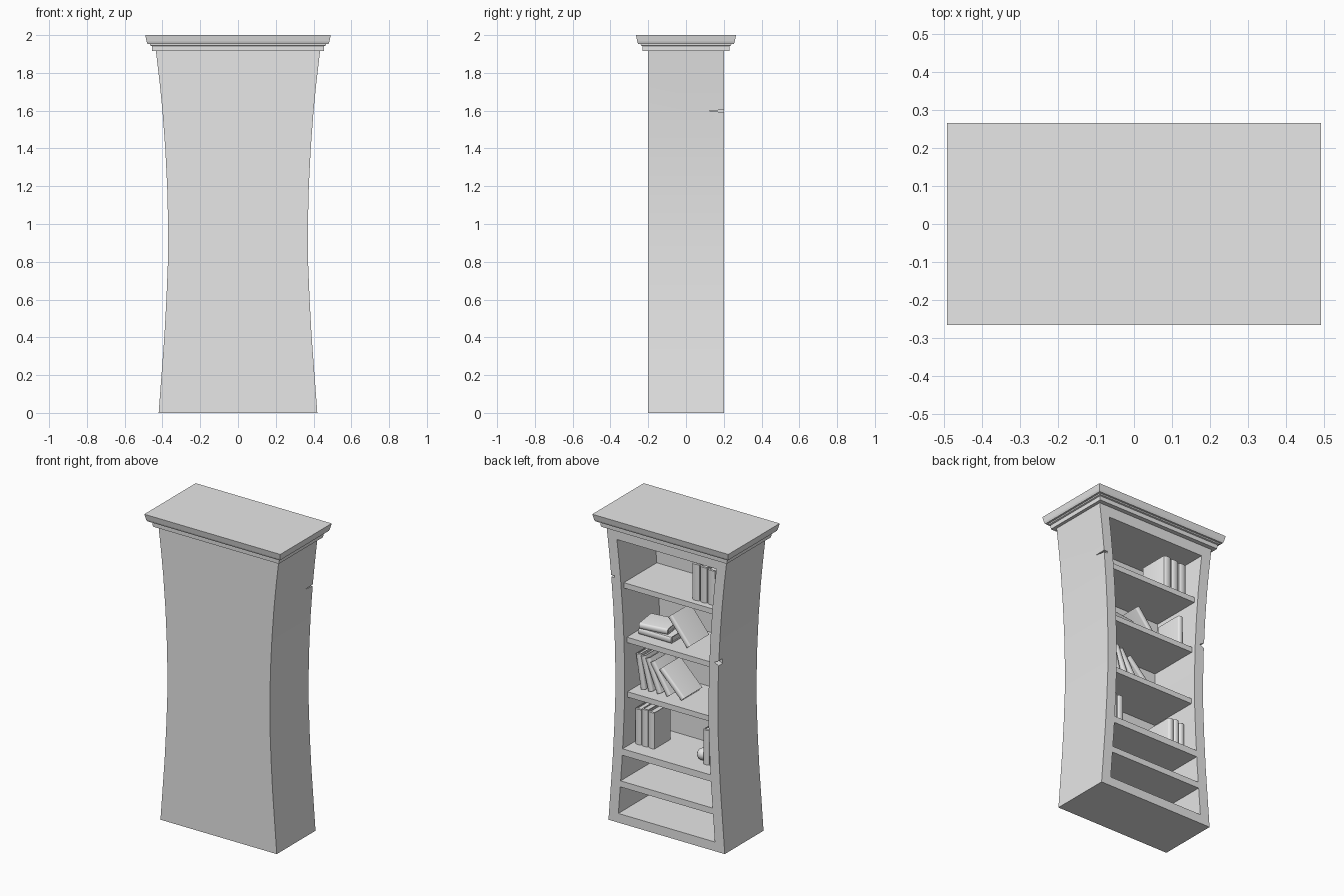
import bpy, bmesh, math
from mathutils import Matrix

cube = bpy.data.objects.get("Cube")
if cube:
    bpy.data.objects.remove(cube, do_unlink=True)

# One plain grey for everything
grey = bpy.data.materials.new("plain_grey")
grey.use_nodes = True
grey.diffuse_color = (0.8, 0.8, 0.8, 1)
grey.node_tree.nodes["Principled BSDF"].inputs["Base Color"].default_value = (0.8, 0.8, 0.8, 1)


def add_prism(bm, outline, axis, lo, hi):
    """Extrude a 2D outline along the named axis."""
    def place(p, t):
        a, b = p
        return {"x": (t, a, b), "y": (a, t, b), "z": (a, b, t)}[axis]
    low = [bm.verts.new(place(p, lo)) for p in outline]
    high = [bm.verts.new(place(p, hi)) for p in outline]
    bm.faces.new(low)
    bm.faces.new(high[::-1])
    n = len(outline)
    for i in range(n):
        j = (i + 1) % n
        bm.faces.new((low[j], low[i], high[i], high[j]))


def finish(bm, name, smooth=True):
    bmesh.ops.recalc_face_normals(bm, faces=bm.faces)
    mesh = bpy.data.meshes.new(name)
    bm.to_mesh(mesh)
    bm.free()
    ob = bpy.data.objects.new(name, mesh)
    bpy.context.collection.objects.link(ob)
    mesh.materials.append(grey)
    if smooth:
        shade(ob)
    return ob


def activate(ob):
    bpy.ops.object.select_all(action="DESELECT")
    ob.select_set(True)
    bpy.context.view_layer.objects.active = ob


def shade(ob):
    activate(ob)
    bpy.ops.object.shade_smooth_by_angle(angle=math.radians(30))


def prism(name, outline, axis, lo, hi, smooth=True):
    bm = bmesh.new()
    add_prism(bm, outline, axis, lo, hi)
    return finish(bm, name, smooth)


def rect(a0, a1, b0, b1):
    return [(a0, b0), (a1, b0), (a1, b1), (a0, b1)]


# Waisted side profile: (height, half width)
PROFILE = [(0, .42), (.2, .405), (.4, .39), (.6, .379), (.8, .371), (1, .37),
           (1.2, .375), (1.4, .385), (1.6, .4), (1.75, .415), (1.92, .435)]
STILE = .067


def half_width(z):
    for (z0, w0), (z1, w1) in zip(PROFILE, PROFILE[1:]):
        if z <= z1:
            return w0 + (w1 - w0) * (z - z0) / (z1 - z0)
    return PROFILE[-1][1]


def waisted(lo, hi, inset):
    zs = [lo] + [z for z, _ in PROFILE if lo < z < hi] + [hi]
    side = [(half_width(z) - inset, z) for z in zs]
    return side + [(-x, z) for x, z in reversed(side)]


def cut(target, cutter):
    mod = target.modifiers.new("cut", "BOOLEAN")
    mod.operation = "DIFFERENCE"
    mod.solver = "EXACT"
    mod.object = cutter
    activate(target)
    bpy.ops.object.modifier_apply(modifier=mod.name)
    bpy.data.objects.remove(cutter, do_unlink=True)


# Carcass with three openings cut from the +y side
carcass = prism("carcass", waisted(0, 1.92, 0), "y", -.2, .2, False)
for lo, hi in ((.06, .237), (.277, .447), (.49, 1.845)):
    cut(carcass, prism("opening_cutter", waisted(lo, hi, STILE), "y", -.17, .25, False))
# Chips in the front edges
cut(carcass, prism("chip_cutter", [(.12, 1.6), (.23, 1.587), (.23, 1.605)], "x", .375, .46, False))
cut(carcass, prism("chip_cutter", [(-.345, 1.232), (-.4, 1.205), (-.4, 1.262)], "y", .16, .25, False))
shade(carcass)

# Cornice: stacked rectangular rings, (inset from the widest edge, height)
bm = bmesh.new()
RINGS = [(.036, 1.915), (.035, 1.942), (.026, 1.945), (.025, 1.953), (.012, 1.953), (.007, 1.965), (0, 2)]
loops = []
for inset, z in RINGS:
    hx, hy = .491 - inset, .265 - inset
    loops.append([bm.verts.new((x, y, z)) for x, y in rect(-hx, hx, -hy, hy)])
for a, b in zip(loops, loops[1:]):
    for i in range(4):
        j = (i + 1) % 4
        bm.faces.new((a[i], a[j], b[j], b[i]))
bm.faces.new(loops[0][::-1])
bm.faces.new(loops[-1])
finish(bm, "cornice", False)

# Recessed shelves
SHELVES = [.49, .855, 1.21, 1.56]
for i, top in enumerate(SHELVES[1:]):
    w = half_width(top) - STILE + .01
    prism(f"shelf_{i + 1}", rect(-w, w, top - .035, top), "y", -.18, .17, False)


def book(x, shelf, lean=0, t=.04, h=.235, d=.19, y=.1, lift=0, turn=0):
    """Hard cover with a round spine and inset pages; x is the bottom +x corner."""
    c, back = .005, -.016
    arc = [(-t / 2 - t / 2 * math.cos(a), -.012 + .012 * math.sin(a))
           for a in (math.pi * k / 8 for k in range(9))]
    cover = [(-t, -d)] + arc + [(0, -d), (-c, -d), (-c, back), (c - t, back), (c - t, -d)]
    bm = bmesh.new()
    add_prism(bm, cover, "z", 0, h)
    add_prism(bm, rect(c - t, -c, .008 - d, back), "z", .006, h - .006)
    place = (Matrix.Translation((x, y, SHELVES[shelf] + lift))
             @ Matrix.Rotation(math.radians(turn), 4, "Z")
             @ Matrix.Rotation(math.radians(lean), 4, "Y"))
    bm.transform(place)
    finish(bm, "book")


# Lowest book shelf: upright groups at both ends
for x, h in ((.3, .23), (.253, .24), (.206, .235)):
    book(x, 0, t=.045, h=h, d=.17)
for x, h in ((-.19, .225), (-.232, .23), (-.274, .22)):
    book(x, 0, h=h)

# Small round ornament beside the books
bm = bmesh.new()
bmesh.ops.create_uvsphere(bm, u_segments=16, v_segments=10, radius=.038,
                          matrix=Matrix.Translation((-.16, .05, .527)))
finish(bm, "round_ornament")

# Second shelf: row slumping towards the +x wall
for x, lean in ((.262, 9), (.208, 14), (.145, 22), (.075, 32), (-.03, 45)):
    book(x, 1, lean, t=.036, h=.225)

# Third shelf: flat stack, a leaning book and one upright
book(.04, 2, 90, t=.042, h=.235)
book(.075, 2, 90, t=.038, h=.19, d=.16, y=.085, lift=.042, turn=8)
book(-.07, 2, 39, t=.036, h=.215, d=.2)
book(-.265, 2, t=.036)

# Top shelf: upright row at the -x end
for x, h in ((-.13, .235), (-.187, .23), (-.244, .225)):
    book(x, 3, t=.054, h=h, d=.2, y=.13)
